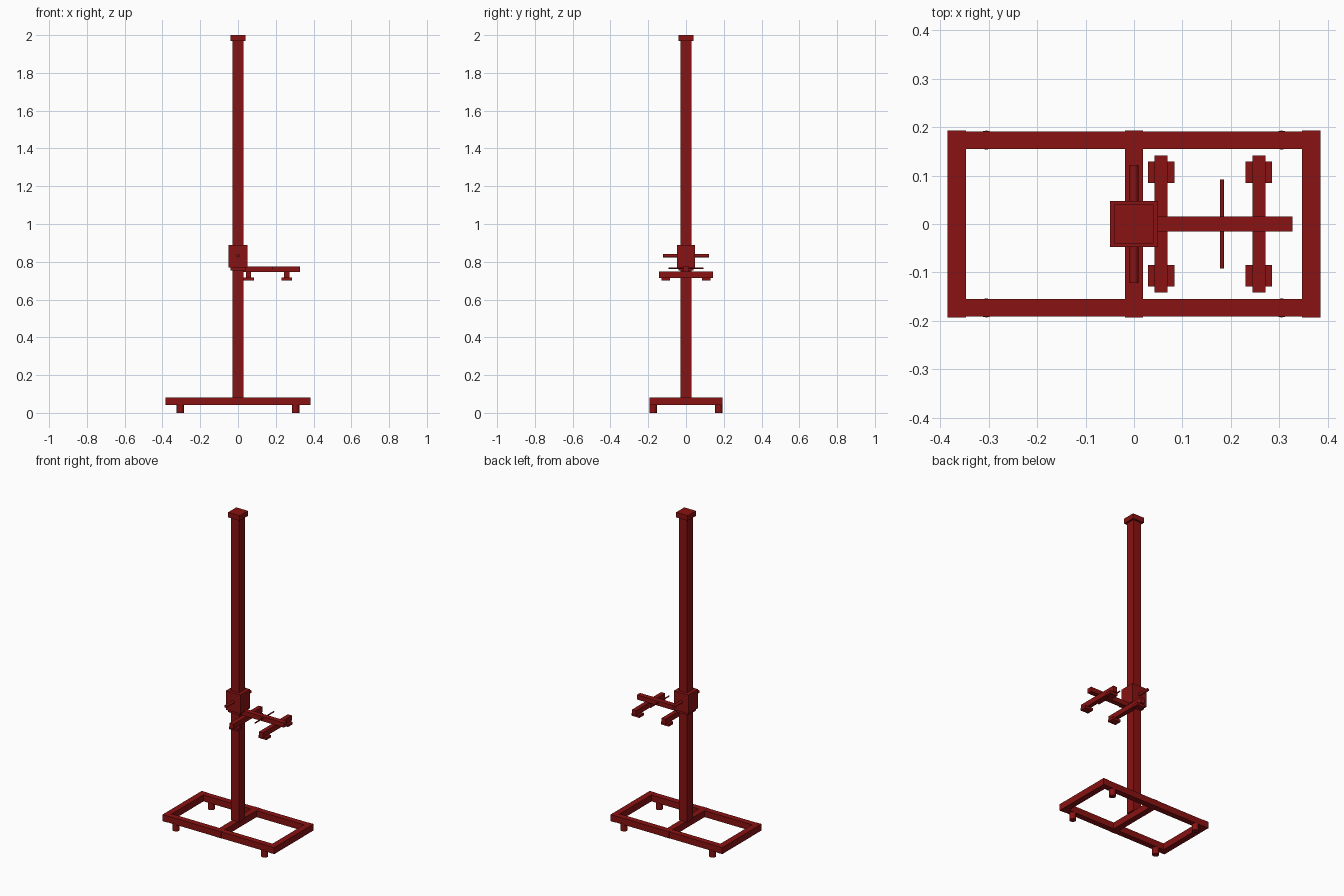
import bpy, math

if "Cube" in bpy.data.objects:
    bpy.data.objects.remove(bpy.data.objects["Cube"])

red = bpy.data.materials.new("dark_red_paint")
red.diffuse_color = (0.25, 0.006, 0.006, 1)
red.use_nodes = True
red.node_tree.nodes["Principled BSDF"].inputs["Base Color"].default_value = red.diffuse_color


def box(name, x, y, z):
    """Box from (min, max) ranges on each axis."""
    bpy.ops.mesh.primitive_cube_add(size=1, location=[(a + b) / 2 for a, b in (x, y, z)])
    ob = bpy.context.object
    ob.name = name
    ob.scale = [b - a for a, b in (x, y, z)]
    bpy.ops.object.transform_apply(location=False, rotation=False, scale=True)
    ob.data.materials.append(red)
    return ob


def rod(name, r, length, loc, along_y=False, sides=24):
    bpy.ops.mesh.primitive_cylinder_add(vertices=sides, radius=r, depth=length, location=loc,
                                        rotation=(math.pi / 2 if along_y else 0, 0, 0))
    ob = bpy.context.object
    ob.name = name
    ob.data.materials.append(red)
    bpy.ops.object.shade_smooth_by_angle()
    return ob


# base frame: two long rails, two end rails and a centre rail
ZB = (0.042, 0.082)
for s, side in ((-1, "front"), (1, "back")):
    box(f"{side}_base_rail", (-0.384, 0.384), sorted((s * 0.155, s * 0.1915)), ZB)
for x, side in ((-0.366, "left"), (0, "centre"), (0.366, "right")):
    box(f"{side}_base_crossbar", (x - 0.019, x + 0.019), (-0.193, 0.193), (0.0415, 0.0825))

# round feet
for x in (-0.305, 0.305):
    for y in (-0.1735, 0.1735):
        rod("foot", 0.0195, 0.045, (x, y, 0.0225))

# column and cap
box("column", (-0.028, 0.028), (-0.028, 0.028), (0.08, 1.975))
box("column_cap", (-0.04, 0.04), (-0.04, 0.04), (1.968, 2.0))

# sliding carriage, lower collar and clamp handle
box("carriage", (-0.05, 0.05), (-0.048, 0.048), (0.77, 0.888))
box("carriage_collar", (-0.04, 0.04), (-0.04, 0.04), (0.755, 0.772))
rod("clamp_handle", 0.009, 0.244, (0, 0, 0.832), True)

# side arm with a thin locating rod
box("arm", (0.028, 0.328), (-0.0155, 0.0155), (0.747, 0.776))
rod("arm_rod", 0.004, 0.184, (0.182, 0, 0.766), True, 16)

# holder bars under the arm, each with two pads
for x in (0.056, 0.258):
    box("holder_bar", (x - 0.0135, x + 0.0135), (-0.142, 0.142), (0.715, 0.748))
    for s in (-1, 1):
        box("holder_pad", (x - 0.0275, x + 0.0275), sorted((s * 0.085, s * 0.129)), (0.701, 0.7165))
